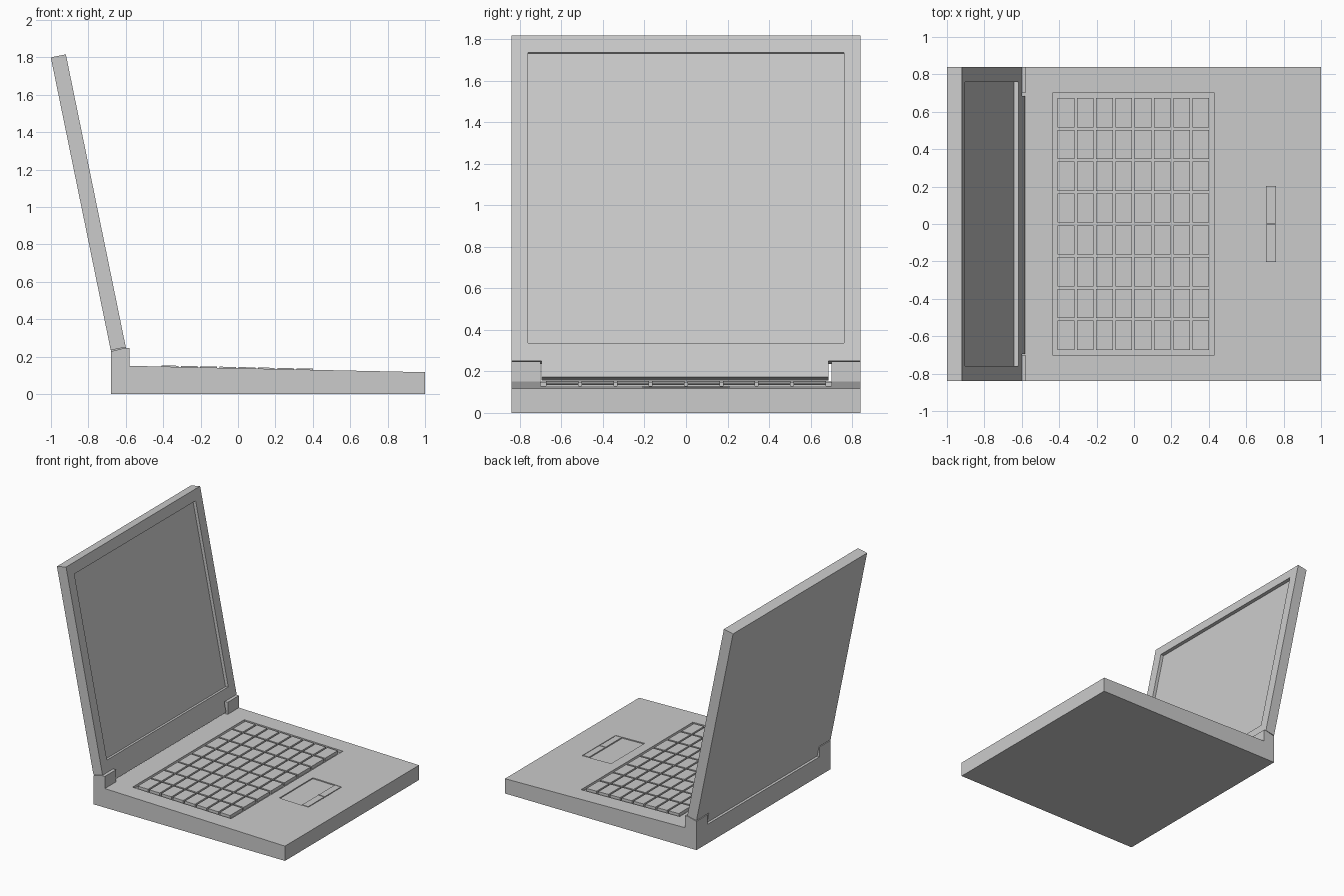
import bpy, bmesh

if "Cube" in bpy.data.objects:
    bpy.data.objects.remove(bpy.data.objects["Cube"])


def add_prism(bm, profile, y0, y1):
    # Extrude an x-z outline between two y positions
    a = [bm.verts.new((x, y0, z)) for x, z in profile]
    b = [bm.verts.new((x, y1, z)) for x, z in profile]
    bm.faces.new(a)
    bm.faces.new(b[::-1])
    n = len(a)
    for i in range(n):
        j = (i + 1) % n
        bm.faces.new((a[j], a[i], b[i], b[j]))


def make(name, prisms):
    bm = bmesh.new()
    for p in prisms:
        add_prism(bm, *p)
    bmesh.ops.recalc_face_normals(bm, faces=bm.faces[:])
    me = bpy.data.meshes.new(name)
    bm.to_mesh(me)
    bm.free()
    ob = bpy.data.objects.new(name, me)
    bpy.context.collection.objects.link(ob)
    return ob


def cut(target, cutter):
    m = target.modifiers.new("cut", 'BOOLEAN')
    m.operation = 'DIFFERENCE'
    m.solver = 'EXACT'
    m.object = cutter
    cutter.hide_render = True
    bpy.context.view_layer.objects.active = target
    bpy.ops.object.modifier_apply(modifier=m.name)
    bpy.data.objects.remove(cutter)


def deck(x):
    # Height of the sloping top deck
    return 0.151 - (x + 0.58) * 0.0215


def slab(x0, x1, low, high):
    # Outline that follows the deck slope
    return [(x0, deck(x0) + low), (x1, deck(x1) + low),
            (x1, deck(x1) + high), (x0, deck(x0) + high)]


# Base with sunken keyboard well and touchpad
base = make("base", [([(-0.68, 0), (1, 0), (1, deck(1)), (-0.58, 0.151), (-0.68, 0.151)],
                      -0.84, 0.84)])
cut(base, make("keyboard_well_cutter", [(slab(-0.435, 0.43, -0.02, 0.05), -0.70, 0.70)]))
cut(base, make("touchpad_cutter", [(slab(0.51, 0.765, -0.008, 0.05), -0.21, 0.21)]))

# Hinge blocks at the rear corners
hinge = [(-0.68, 0.151), (-0.58, 0.151), (-0.58, 0.247), (-0.605, 0.247), (-0.68, 0.228)]
make("hinge_blocks", [(hinge, -0.84, -0.70), (hinge, 0.70, 0.84)])

# Keys in an 8 by 8 grid
px, py, gap = 0.103, 0.17, 0.007
keys = []
for i in range(8):
    x = -0.415 + i * px
    for j in range(8):
        y = -0.68 + j * py
        keys.append((slab(x + gap, x + px - gap, -0.02, 0.006), y + gap, y + py - gap))
make("keys", keys)

# Touchpad buttons
make("touchpad_buttons", [(slab(0.706, 0.759, -0.008, 0.001), y, y + 0.201)
                          for y in (-0.204, 0.003)])


def lean(s, d):
    # Point s up the tilted front of the lid and d out from it
    return (-0.60 - 0.2005 * s + 0.9797 * d, 0.251 + 0.9797 * s + 0.2005 * d)


def lid_box(s0, s1, d0, d1):
    return [lean(s0, d0), lean(s1, d0), lean(s1, d1), lean(s0, d1)]


# Lid with recessed screen, and the tongue between the hinges
lid = make("lid", [(lid_box(0, 1.598, -0.082, 0), -0.84, 0.84)])
cut(lid, make("screen_cutter", [(lid_box(0.087, 1.515, -0.025, 0.03), -0.76, 0.76)]))
make("lid_tongue", [(lid_box(-0.081, 0, -0.082, 0), -0.695, 0.685)])
